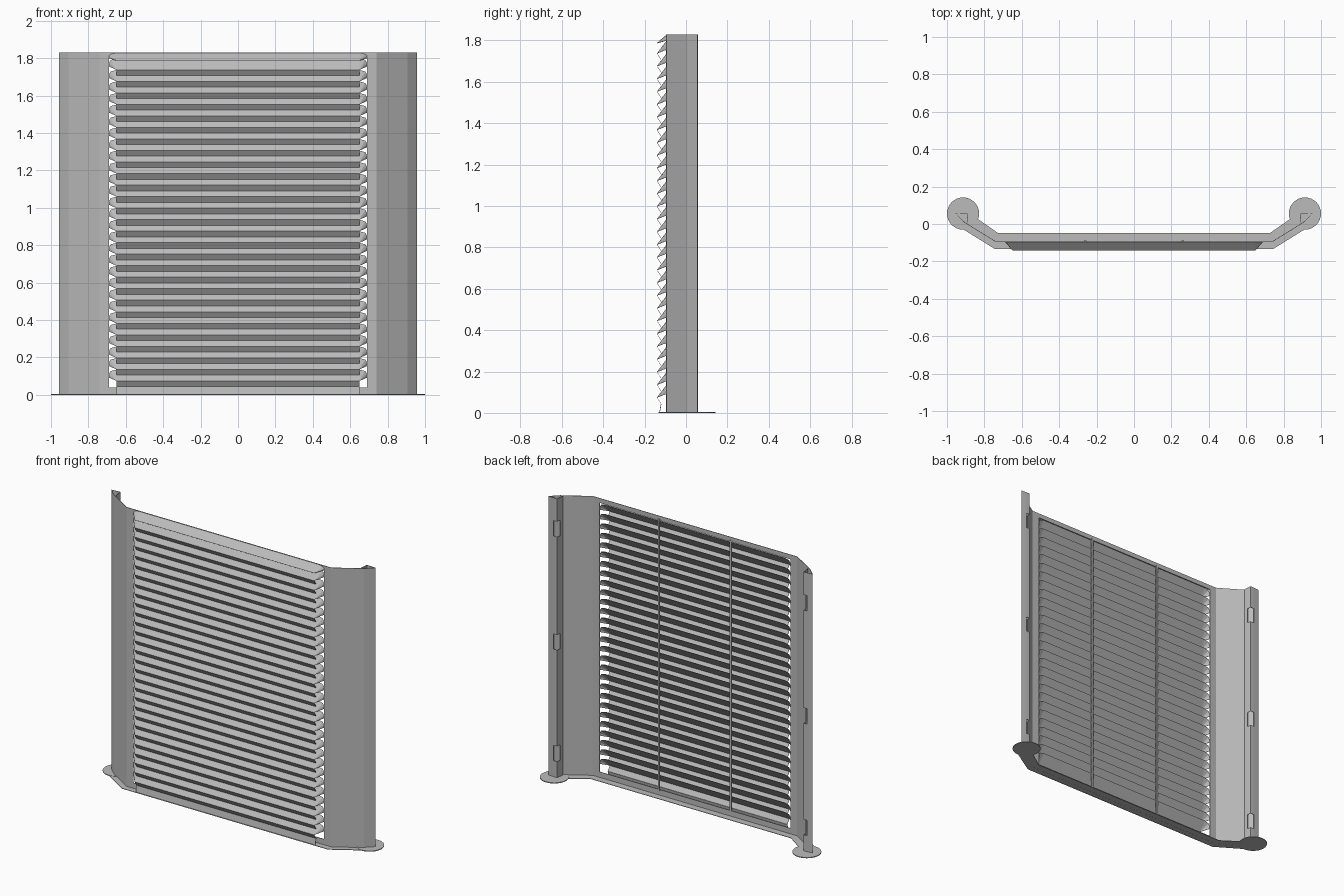
import bpy, bmesh, math

cube = bpy.data.objects.get("Cube")
if cube:
    bpy.data.objects.remove(cube)

GREY = (0.5, 0.5, 0.5, 1)
mat = bpy.data.materials.new("grey_metal")
mat.use_nodes = True
mat.diffuse_color = GREY
mat.node_tree.nodes["Principled BSDF"].inputs["Base Color"].default_value = GREY

HEIGHT = 1.83
FRONT = -0.094      # plane of the folded panel
HALF = 0.65         # half length of a slat
WINDOW = 0.69       # half width of the opening
PITCH = 0.0616
COUNT = 28


def finish(name, bm, thickness=0.003):
    bmesh.ops.remove_doubles(bm, verts=bm.verts, dist=0.0001)
    mesh = bpy.data.meshes.new(name)
    bm.to_mesh(mesh)
    bm.free()
    mesh.materials.append(mat)
    obj = bpy.data.objects.new(name, mesh)
    bpy.context.collection.objects.link(obj)
    if thickness:
        mod = obj.modifiers.new("sheet", "SOLIDIFY")
        mod.thickness = thickness
        mod.offset = 0
    return obj


def face(bm, points):
    return bm.faces.new([bm.verts.new(p) for p in points])


def box(bm, x, y, z):
    """Closed box from three (low, high) ranges."""
    made = bmesh.ops.create_cube(bm, size=1)["verts"]
    for v in made:
        v.co = [r[0] if c < 0 else r[1] for c, r in zip(v.co, (x, y, z))]


# Folded panel: plan profile raised to full height, with window and corner slots
side = [(WINDOW, FRONT), (0.74, FRONT), (0.905, 0.008), (0.955, 0.055),
        (0.918, 0.057), (0.893, 0.058), (0.890, 0.032), (0.888, 0.008)]
path = [(-x, y) for x, y in reversed(side)] + side
slots = [0.16, 0.89, 1.63]
levels = sorted([0, 0.04, 1.8, HEIGHT] + [s + d for s in slots for d in (-0.05, 0.05)])
bm = bmesh.new()
for (xa, ya), (xb, yb) in zip(path, path[1:]):
    for low, high in zip(levels, levels[1:]):
        mid_x, mid_y, mid_z = abs(xa + xb) / 2, (ya + yb) / 2, (low + high) / 2
        in_window = mid_x < 0.1 and 0.04 < mid_z < 1.8
        in_slot = mid_y > 0.04 and mid_x < 0.91 and any(abs(mid_z - s) < 0.04 for s in slots)
        if not (in_window or in_slot):
            face(bm, [(xa, ya, low), (xb, yb, low), (xb, yb, high), (xa, ya, high)])
finish("folded_panel", bm)


def louvre(bm, z, top, lip=True):
    """Sloping slat with a folded-back lip and a rounded hood at each end."""
    inner, outer = FRONT, -0.14
    face(bm, [(-HALF, outer, z), (HALF, outer, z), (HALF, inner, top), (-HALF, inner, top)])
    if lip:
        face(bm, [(-HALF, -0.12, z - 0.03), (HALF, -0.12, z - 0.03),
                  (HALF, outer, z), (-HALF, outer, z)])
    rise = top - z
    arc = [(WINDOW, z + 0.3 * rise), (WINDOW, z + 0.6 * rise),
           (0.68, z + 0.87 * rise), (HALF, top)]
    for s in (-1, 1):
        for (xa, za), (xb, zb) in zip(arc, arc[1:]):
            tri = [(s * HALF, outer, z), (s * xa, inner, za), (s * xb, inner, zb)]
            face(bm, tri if s > 0 else tri[::-1])


# Rows of slats, with a plain hood above the top one
bm = bmesh.new()
for i in range(COUNT):
    z = 0.074 + i * PITCH
    louvre(bm, z, z + 0.06)
louvre(bm, 1.787, 1.827, lip=False)
finish("louvre_slats", bm, 0.002)

# Plain strip below the lowest slat
bm = bmesh.new()
face(bm, [(-HALF, -0.128, 0), (HALF, -0.128, 0), (HALF, -0.12, 0.044), (-HALF, -0.12, 0.044)])
finish("bottom_strip", bm)

# Upright ribs behind the slats
bm = bmesh.new()
for s in (-0.26, 0.26):
    box(bm, (s - 0.006, s + 0.006), (-0.096, -0.088), (0.03, 1.81))
finish("rear_ribs", bm, 0)

# Ground plate following the fold
outline = [(0.745, -0.133), (0.94, -0.012), (0.84, 0.03), (0.727, -0.048)]
bm = bmesh.new()
for s in (-1, 1):
    pts = [(s * x, y, 0.002) for x, y in outline]
    face(bm, pts if s > 0 else pts[::-1])
face(bm, [(-0.745, -0.133, 0.002), (0.745, -0.133, 0.002),
          (0.727, -0.048, 0.002), (-0.727, -0.048, 0.002)])
finish("base_plate", bm)

# Round feet under the side folds
for name, s in (("left_foot", 1), ("right_foot", -1)):
    bm = bmesh.new()
    face(bm, [(s * 0.914 + 0.086 * math.cos(a), 0.056 + 0.086 * math.sin(a), 0.0025)
              for a in (2 * math.pi * k / 32 for k in range(32))])
    finish(name, bm, 0.005)
